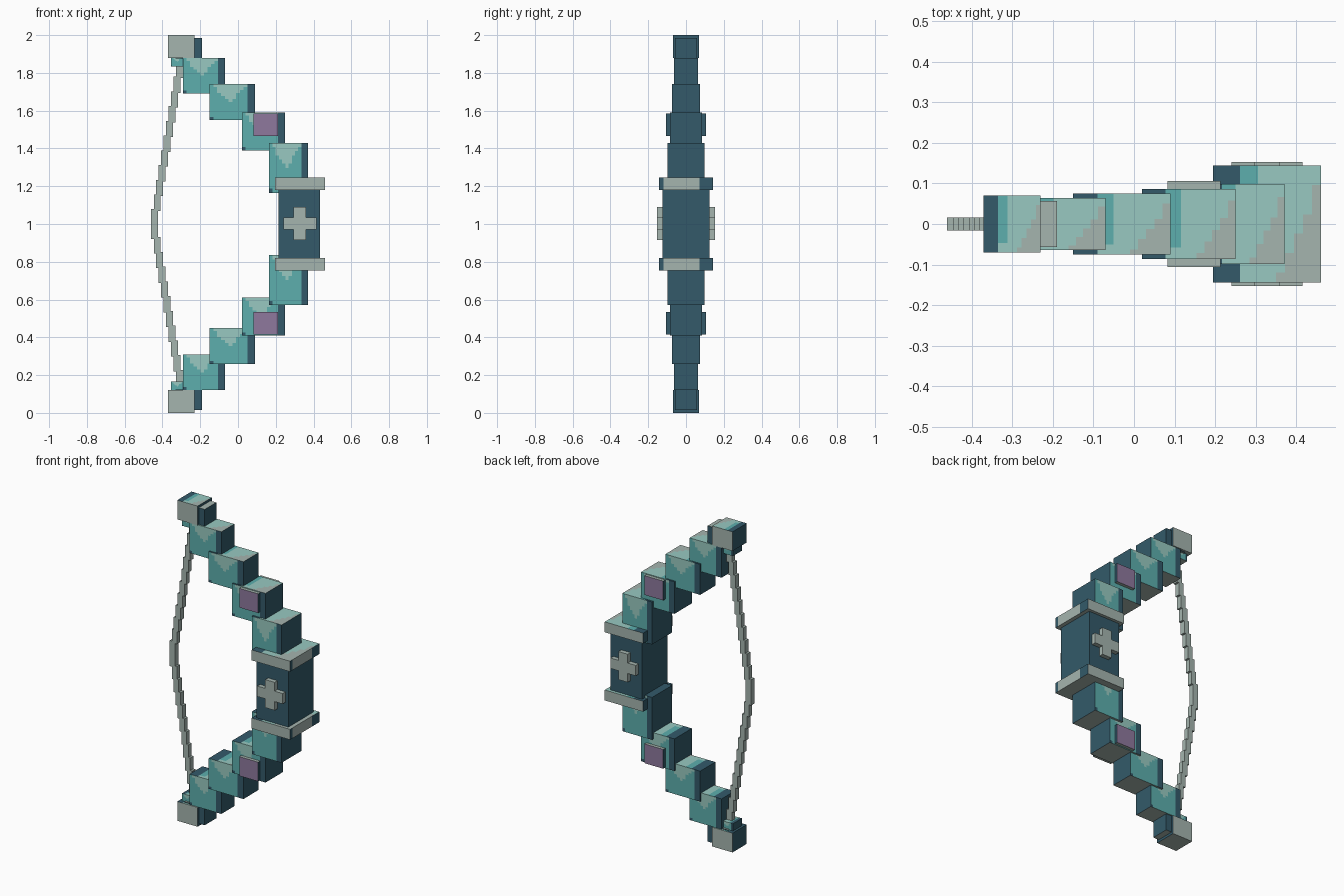
import bpy
import bmesh
from mathutils import Vector

cube = bpy.data.objects.get("Cube")
if cube:
    bpy.data.objects.remove(cube, do_unlink=True)


def linear(c):
    c /= 255
    return c / 12.92 if c <= 0.04045 else ((c + 0.055) / 1.055) ** 2.4


def make_material(name, rgb):
    colour = [linear(c) for c in rgb] + [1.0]
    mat = bpy.data.materials.new(name)
    mat.use_nodes = True
    mat.diffuse_color = colour
    mat.node_tree.nodes["Principled BSDF"].inputs["Base Color"].default_value = colour
    return mat


MATS = [
    make_material("pale_grey", (165, 181, 175)),
    make_material("dark_blue", (51, 90, 106)),
    make_material("teal", (93, 175, 174)),
    make_material("light_teal", (152, 201, 193)),
    make_material("purple", (142, 121, 157)),
]
GREY, DARK, TEAL, LIGHT, PURPLE = range(len(MATS))


# Painted patterns: u runs to the viewer's right, v upward, both 0 to 1
def gem_front(u, v):
    if u > 0.83 or (u < 0.12 and v < 0.12):
        return DARK
    return LIGHT if v > 0.5 + abs(u - 0.45) * 1.2 else TEAL


def gem_top(u, v):
    if u < 0.27:
        return DARK
    if u < 0.4 and v > 0.2:
        return TEAL
    return GREY if u > 0.6 + 0.45 * v else LIGHT


def guard_end(u, v):
    return DARK if u < 0.06 or u > 0.76 else GREY


def box(name, x, y, z, front, top=GREY, end=DARK, cuts=11):
    """Box spanning x and z ranges with half depth y; looks are indices or patterns."""
    size = Vector((x[1] - x[0], 2 * y, z[1] - z[0]))
    centre = Vector((sum(x) / 2, 0, sum(z) / 2))
    bm = bmesh.new()
    bmesh.ops.create_cube(bm, size=1)
    if any(callable(look) for look in (front, top, end)):
        bmesh.ops.subdivide_edges(bm, edges=bm.edges[:], cuts=cuts, use_grid_fill=True)
    bm.normal_update()
    for f in bm.faces:
        p, n = f.calc_center_median(), f.normal
        if abs(n.z) > 0.5:
            look, u, v = (top if n.z > 0 else GREY), p.x, p.y
        elif abs(n.y) > 0.5:
            look, u, v = front, (p.x if n.y < 0 else -p.x), p.z
        else:
            look, u, v = (end if n.x > 0 else DARK if end != GREY else GREY), p.y, p.z
        f.material_index = look(u + 0.5, v + 0.5) if callable(look) else look
    for v in bm.verts:
        v.co = centre + Vector(a * b for a, b in zip(v.co, size))
    mesh = bpy.data.meshes.new(name)
    bm.to_mesh(mesh)
    bm.free()
    for mat in MATS:
        mesh.materials.append(mat)
    obj = bpy.data.objects.new(name, mesh)
    bpy.context.collection.objects.link(obj)
    return obj


def pair(name, x, y, z, *looks, **kw):
    """Upper part and its counterpart below the grip."""
    box("upper_" + name, x, y, z, *looks, **kw)
    box("lower_" + name, x, y, (2 - z[1], 2 - z[0]), *looks, **kw)


# Limb tips
pair("tip_cap", (-0.37, -0.23), 0.07, (1.88, 2.0), GREY, gem_top)
pair("tip_core", (-0.33, -0.19), 0.057, (1.875, 1.985), DARK)
pair("string_nock", (-0.355, -0.28), 0.045, (1.835, 1.885), gem_front, gem_top)

# Stepped limbs
limbs = [
    ((-0.29, -0.07), 0.064, (1.69, 1.88)),
    ((-0.15, 0.09), 0.075, (1.55, 1.74)),
    ((0.02, 0.25), 0.086, (1.39, 1.59)),
    ((0.165, 0.37), 0.099, (1.165, 1.43)),
]
for i, (x, y, z) in enumerate(limbs):
    pair(f"limb_block_{i + 1}", x, y, z, gem_front, gem_top)

# Purple plates on the limbs
pair("limb_plate", (0.083, 0.213), 0.106, (1.465, 1.585), PURPLE)

# Grip, guards and cross emblem
box("grip", (0.215, 0.435), 0.125, (0.79, 1.21), DARK)
pair("guard", (0.195, 0.46), 0.144, (1.18, 1.245), GREY, gem_top, guard_end)
box("cross_bar", (0.24, 0.415), 0.153, (0.97, 1.035), GREY, GREY, GREY)
box("cross_post", (0.295, 0.36), 0.153, (0.915, 1.09), GREY, GREY, GREY)

# Stepped bowstring
box("string_middle", (-0.46, -0.423), 0.016, (0.92, 1.08), GREY, GREY, GREY)
steps = 10
rise = (1.85 - 1.07) / steps
for i in range(steps):
    left = -0.446 + 0.0132 * i
    low = 1.07 + rise * i
    pair(f"string_step_{i + 1}", (left, left + 0.035), 0.016,
         (low, low + rise + 0.008), GREY, GREY, GREY)
